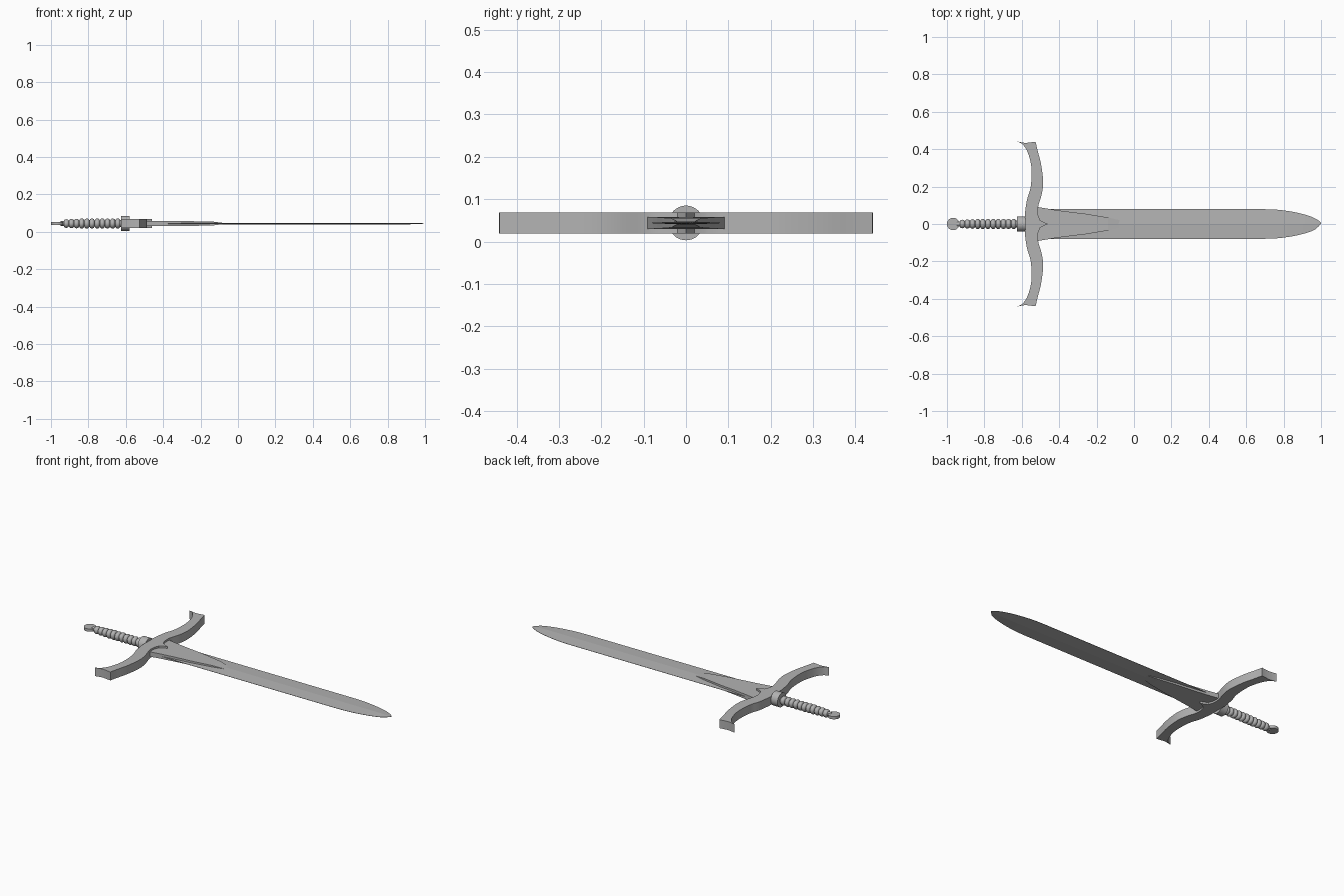
import bpy, bmesh, math
from mathutils import Matrix, Vector

cube = bpy.data.objects.get("Cube")
if cube:
    bpy.data.objects.remove(cube)

ZC = 0.044  # mid-plane height of the sword

steel = bpy.data.materials.new("grey steel")
steel.use_nodes = True
GREY = (0.45, 0.45, 0.45, 1)
steel.diffuse_color = GREY
steel.node_tree.nodes["Principled BSDF"].inputs["Base Color"].default_value = GREY


def finish(name, bm, smooth=None):
    bmesh.ops.recalc_face_normals(bm, faces=bm.faces)
    mesh = bpy.data.meshes.new(name)
    bm.to_mesh(mesh)
    bm.free()
    obj = bpy.data.objects.new(name, mesh)
    bpy.context.collection.objects.link(obj)
    mesh.materials.append(steel)
    if smooth:
        bpy.ops.object.select_all(action='DESELECT')
        obj.select_set(True)
        bpy.context.view_layer.objects.active = obj
        bpy.ops.object.shade_smooth_by_angle(angle=math.radians(smooth))
    return obj


def curve_through(pts, steps=5):
    """Smooth spline through a few points."""
    pts = [Vector(p) for p in pts]
    ext = [pts[0] * 2 - pts[1]] + pts + [pts[-1] * 2 - pts[-2]]
    out = []
    for a, b, c, d in zip(ext, ext[1:], ext[2:], ext[3:]):
        for i in range(steps):
            t = i / steps
            out.append(0.5 * (2 * b + (c - a) * t + (2 * a - 5 * b + 4 * c - d) * t * t
                              + (3 * b - a - 3 * c + d) * t ** 3))
    return out + [pts[-1]]


def loft(name, rings, smooth=None):
    """Skin closed rings of equal length and cap both ends."""
    bm = bmesh.new()
    rows = [[bm.verts.new(p) for p in ring] for ring in rings]
    n = len(rows[0])
    for a, b in zip(rows, rows[1:]):
        for i in range(n):
            bm.faces.new((a[i], a[(i + 1) % n], b[(i + 1) % n], b[i]))
    bm.faces.new(rows[0])
    bm.faces.new(rows[-1])
    return finish(name, bm, smooth)


def lathe_x(name, profile, smooth, sides=24):
    """Turn an (x, radius) profile around the sword's long axis."""
    angles = [2 * math.pi * i / sides for i in range(sides)]
    return loft(name, [[(x, r * math.cos(a), ZC + r * math.sin(a)) for a in angles]
                       for x, r in profile], smooth)


# Blade: shallow diamond section with a centre ridge, rounded tip
upper = [(-0.5, 0.078), (-0.37, 0.08)] + [tuple(p) for p in curve_through(
    [(0.70, 0.079), (0.78, 0.075), (0.87, 0.061), (0.94, 0.042), (0.98, 0.023), (0.998, 0.009)])]
blade_rings = []
for x, w in upper:
    low = -w + (0.01 if x > 0.97 else 0) * (x - 0.97) / 0.03
    ridge = 0.004 * min(1, w / 0.05)
    blade_rings.append([(x, w, ZC + 0.0007), (x, 0, ZC + ridge), (x, low, ZC + 0.0007),
                        (x, low, ZC - 0.0007), (x, 0, ZC - ridge), (x, w, ZC - 0.0007)])
blade_rings.append([(1.0, 0.004 + 0.002 * s, ZC + 0.0004 * u)
                    for s, u in ((1, 1), (0, 1), (-1, 1), (-1, -1), (0, -1), (1, -1))])
loft("blade", blade_rings)

# Thick blade base, narrowing and sloping down into the blade
stations = [(-0.53, 0.092, 0.0140), (-0.51, 0.090, 0.0140), (-0.44, 0.078, 0.0138),
            (-0.37, 0.068, 0.0135), (-0.26, 0.055, 0.0125), (-0.14, 0.035, 0.0110),
            (-0.075, 0.020, 0.003)]
loft("blade_base", [[(x, w, ZC + h), (x, -w, ZC + h), (x, -w, ZC - h), (x, w, ZC - h)]
                    for x, w, h in stations])

# Cross guard: half outline, mirrored across the long axis and extruded
front_edge = [(-0.46, 0.0), (-0.487, 0.012), (-0.502, 0.020)] + [tuple(p) for p in curve_through(
    [(-0.512, 0.045), (-0.513, 0.09), (-0.492, 0.165), (-0.486, 0.23), (-0.497, 0.32),
     (-0.516, 0.395), (-0.526, 0.44)])]
back_edge = [(-0.58, 0.433)] + [tuple(p) for p in curve_through(
    [(-0.625, 0.441), (-0.595, 0.425), (-0.567, 0.38), (-0.548, 0.30), (-0.552, 0.20),
     (-0.572, 0.13), (-0.583, 0.06)])] + [(-0.583, 0.0)]
half = front_edge + back_edge
outline = half + [(x, -y) for x, y in reversed(half[1:-1])]
bm = bmesh.new()
face = bm.faces.new([bm.verts.new((x, y, ZC - 0.025)) for x, y in outline])
top = bmesh.ops.extrude_face_region(bm, geom=[face])
bmesh.ops.translate(bm, vec=(0, 0, 0.05),
                    verts=[v for v in top["geom"] if isinstance(v, bmesh.types.BMVert)])
finish("cross_guard", bm, 30)

# Collar behind the guard
lathe_x("collar", [(-0.626, 0.041), (-0.581, 0.041)], 30, 32)

# Grip: core with a row of rounded rings
lathe_x("grip_core", [(-0.95, 0.012), (-0.92, 0.015), (-0.62, 0.018)], 30, 16)
RINGS, PITCH = 11, 0.0275
for i in range(RINGS):
    cx = -0.918 + i * PITCH
    r = 0.023 + 0.004 * min(1, i / 3)
    profile = [(cx - 0.0135 * math.cos(math.pi * k / 8),
                0.014 + (r - 0.014) * math.sin(math.pi * k / 8)) for k in range(9)]
    lathe_x("grip_ring_%02d" % (i + 1), profile, 60)

# Pommel: flat upright-axis disc
bm = bmesh.new()
bmesh.ops.create_cone(bm, cap_ends=True, segments=32, radius1=0.033, radius2=0.033, depth=0.016,
                      matrix=Matrix.Translation((-0.967, 0, ZC)))
finish("pommel", bm, 30)
